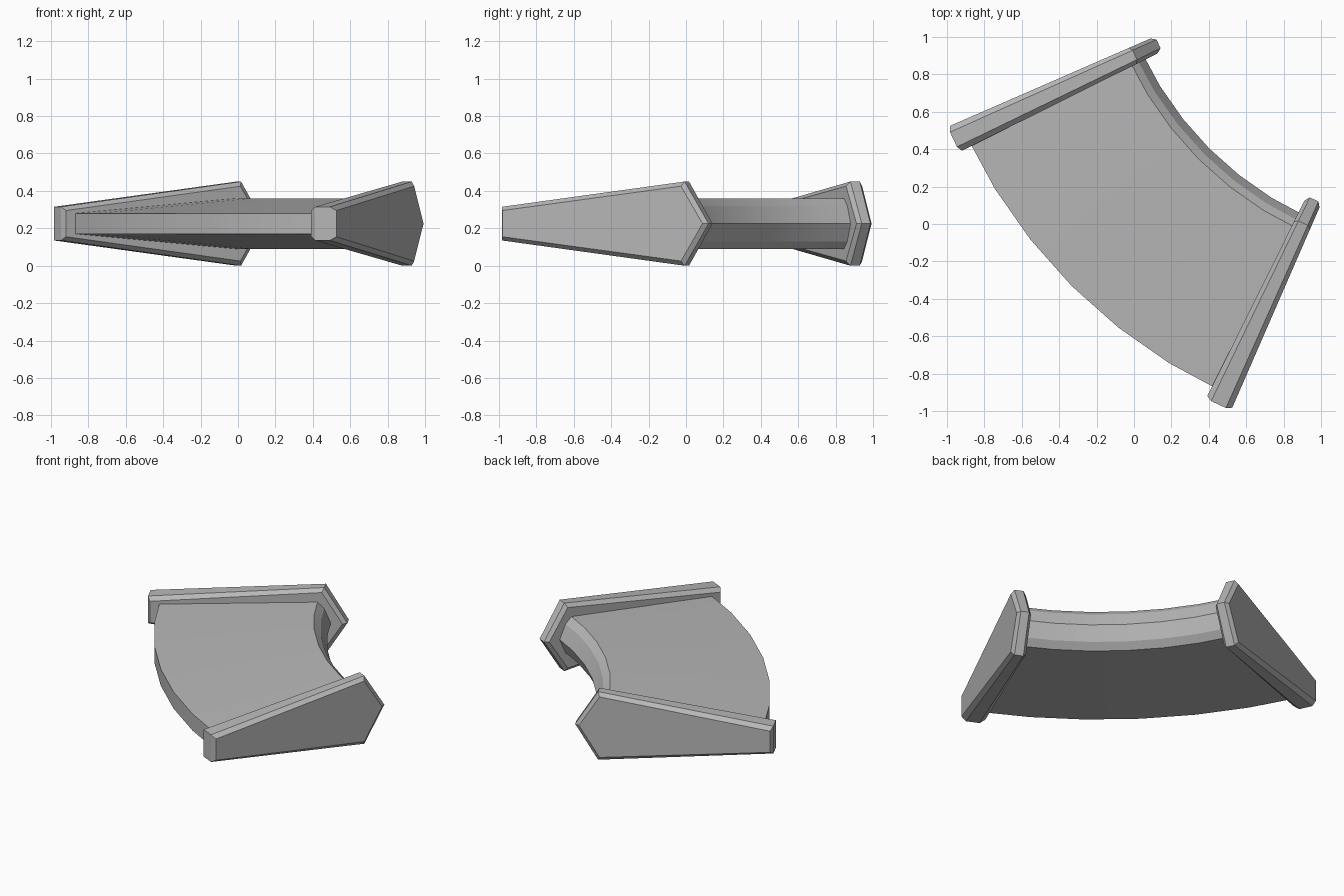
import bpy, bmesh
from math import radians, cos, sin

cube = bpy.data.objects.get("Cube")
if cube:
    bpy.data.objects.remove(cube, do_unlink=True)

PIVOT = 1.69        # sweep centre lies on the x = y diagonal
MID_Z = 0.225

grey = bpy.data.materials.new("stone grey")
grey.use_nodes = True
colour = (0.48, 0.48, 0.48, 1)
grey.diffuse_color = colour
grey.node_tree.nodes["Principled BSDF"].inputs["Base Color"].default_value = colour


def mirrored(half):
    """Close a half profile of (radius, height) by reflecting it downwards."""
    return half + [(r, -z) for r, z in reversed(half) if z > 0]


def sweep(name, stations):
    """Skin matching profiles placed at angles around the pivot."""
    bm = bmesh.new()
    rings = []
    for angle, profile in stations:
        a = radians(angle)
        rings.append([bm.verts.new((PIVOT + r * cos(a), PIVOT + r * sin(a), MID_Z + z))
                      for r, z in profile])
    n = len(rings[0])
    for low, high in zip(rings, rings[1:]):
        for i in range(n):
            j = (i + 1) % n
            bm.faces.new((low[i], low[j], high[j], high[i]))
    bm.faces.new(rings[0])
    bm.faces.new(rings[-1])
    bmesh.ops.recalc_face_normals(bm, faces=bm.faces)
    mesh = bpy.data.meshes.new(name)
    bm.to_mesh(mesh)
    bm.free()
    mesh.materials.append(grey)
    obj = bpy.data.objects.new(name, mesh)
    bpy.context.collection.objects.link(obj)
    return obj


# Curved body: thin at the outer edge, thick with a blunt ridge at the inner edge
body = mirrored([(2.86, 0.055), (1.9, 0.135), (1.86, 0.095), (1.82, 0)])
steps = 6
curved_body = sweep("curved_body", [(205 + 40 * i / steps, body) for i in range(steps + 1)])
bpy.context.view_layer.objects.active = curved_body
curved_body.select_set(True)
bpy.ops.object.shade_smooth_by_angle(angle=radians(20))

# Wedge-shaped end plates with chamfered rims
rim = mirrored([(2.93, 0.09), (1.86, 0.225), (1.72, 0)])
face = mirrored([(2.915, 0.07), (1.873, 0.2), (1.747, 0)])
for name, angle in (("back_end_plate", 205), ("left_end_plate", 245)):
    sweep(name, [(angle + d, p) for d, p in
                 ((-1.45, face), (-0.85, rim), (0.85, rim), (1.45, face))])
